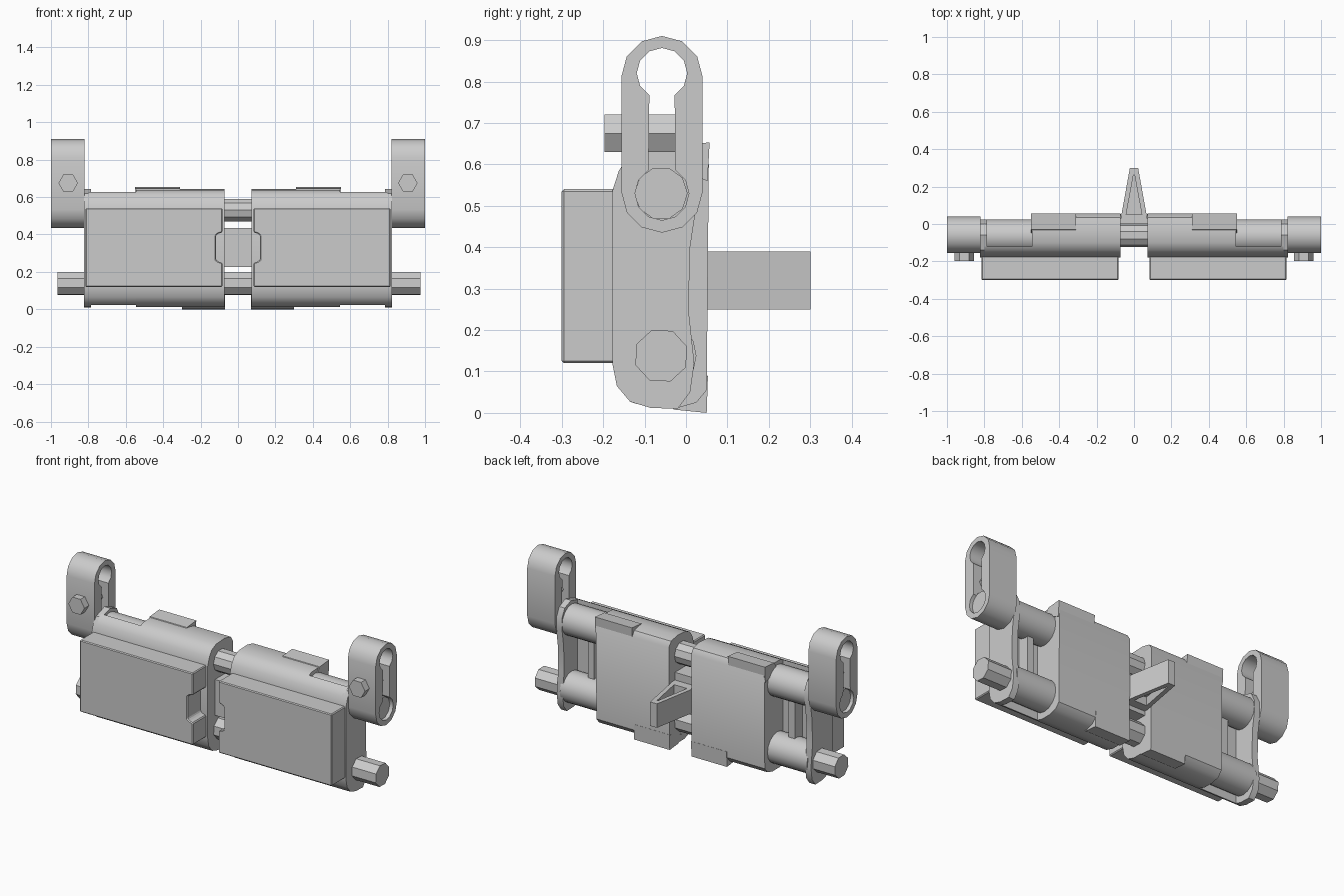
import bpy, bmesh, math

if "Cube" in bpy.data.objects:
    bpy.data.objects.remove(bpy.data.objects["Cube"])


def prism(name, loops, axis, lo, hi, mirror=True):
    """Extrude a 2D outline (first loop) with optional holes along an axis."""
    place = {'X': lambda a, b: (lo, a, b),
             'Y': lambda a, b: (a, lo, b),
             'Z': lambda a, b: (a, b, lo)}[axis]
    step = {'X': (hi - lo, 0, 0), 'Y': (0, hi - lo, 0), 'Z': (0, 0, hi - lo)}[axis]
    bm = bmesh.new()
    rings = [[bm.verts.new(place(a, b)) for a, b in loop] for loop in loops]
    if len(rings) == 1:
        bm.faces.new(rings[0])
    else:
        edges = [bm.edges.new((r[i - 1], r[i])) for r in rings for i in range(len(r))]
        bmesh.ops.triangle_fill(bm, use_beauty=True, edges=edges)
    ext = bmesh.ops.extrude_face_region(bm, geom=bm.faces[:], use_keep_orig=True)
    verts = [g for g in ext['geom'] if isinstance(g, bmesh.types.BMVert)]
    bmesh.ops.translate(bm, verts=verts, vec=step)
    bmesh.ops.recalc_face_normals(bm, faces=bm.faces[:])
    me = bpy.data.meshes.new(name)
    bm.to_mesh(me)
    bm.free()
    ob = bpy.data.objects.new(name, me)
    bpy.context.collection.objects.link(ob)
    if mirror:
        ob.modifiers.new("mirror", 'MIRROR').use_axis = (True, False, False)
    return ob


def arc(cy, cz, r, a0, a1, n):
    return [(cy + r * math.cos(math.radians(a0 + (a1 - a0) * i / n)),
             cz + r * math.sin(math.radians(a0 + (a1 - a0) * i / n))) for i in range(n + 1)]


def circle(cy, cz, r, n, turn=0):
    return arc(cy, cz, r, turn, turn + 360, n)[:-1]


def rect(a0, a1, b0, b1):
    return [(a0, b0), (a1, b0), (a1, b1), (a0, b1)]


def smooth(ob, angle=35):
    bpy.ops.object.select_all(action='DESELECT')
    ob.select_set(True)
    bpy.context.view_layer.objects.active = ob
    bpy.ops.object.shade_smooth_by_angle(angle=math.radians(angle))


PIN_Y, LOW_Z, HIGH_Z = -0.06, 0.138, 0.53

# Two faceted pins running the whole width
prism("lower_pin", [circle(PIN_Y, LOW_Z, 0.066, 8, 20)], 'X', -0.965, 0.977, False)
prism("upper_pin", [circle(PIN_Y, HIGH_Z, 0.064, 10)], 'X', -0.98, 0.98, False)

# Main shoe blocks: rounded front, flat back
front_low = [(-0.178, 0.12), (-0.167, 0.065), (-0.135, 0.027), (-0.085, 0.012)]
front_high = [(-0.10, 0.638), (-0.14, 0.618), (-0.162, 0.585), (-0.178, 0.535)]
block = prism("shoe_block", [front_low + [(-0.02, 0.012), (0.025, 0.025), (0.05, 0.055),
              (0.055, 0.60), (0.035, 0.63), (-0.02, 0.642)] + front_high], 'X', 0.072, 0.545)
smooth(block)

# Square corner tabs on the back of each block
prism("top_tab", [[(-0.06, 0.60), (0.052, 0.56), (0.057, 0.653), (-0.03, 0.645)]], 'X', 0.31, 0.55)
prism("bottom_tab", [[(-0.06, 0.05), (-0.03, 0.008), (0.05, 0.0), (0.053, 0.09)]], 'X', 0.07, 0.30)

# Front shell behind the outer part of each pad
shell = prism("outer_shell", [front_low[:3] + [(-0.12, 0.022), (-0.12, 0.628)] + front_high[1:]],
              'X', 0.54, 0.80)
smooth(shell)

# Pin tubes and the rib between them
for label, z in (("lower", LOW_Z), ("upper", HIGH_Z)):
    smooth(prism(label + "_tube", [circle(PIN_Y - 0.005, z, 0.09, 16)], 'X', 0.53, 0.80))
prism("tube_rib", [rect(-0.13, -0.05, 0.18, 0.49)], 'X', 0.63, 0.67)

# Waisted end plates
plate = prism("end_plate", [front_low + [(-0.02, 0.01), (0.01, 0.05), (0.02, 0.12), (0.006, 0.25),
              (0.01, 0.4), (0.025, 0.5), (0.025, 0.57), (0, 0.62), (-0.06, 0.642)] + front_high[1:]],
              'X', 0.785, 0.823)
smooth(plate)

# Pads with a notch on the inner edge
pad = prism("pad", [[(0.083, 0.12), (0.816, 0.12), (0.816, 0.54), (0.083, 0.54), (0.083, 0.412),
            (0.105, 0.405), (0.118, 0.395), (0.118, 0.265), (0.105, 0.255), (0.083, 0.248)]],
            'Y', -0.30, -0.165)
bev = pad.modifiers.new("edge", 'BEVEL')
bev.width, bev.segments, bev.limit_method = 0.005, 1, 'ANGLE'

# End connectors with a keyhole opening
cy = -0.058
outline = arc(cy, 0.812, 0.098, 0, 180, 6) + arc(cy, 0.533, 0.098, 180, 360, 6)
keyhole = arc(cy, 0.82, 0.061, -60, 240, 10) + arc(cy, HIGH_Z, 0.065, 120, 420, 10)
smooth(prism("end_connector", [outline, keyhole], 'X', 0.82, 1.0))

# Clamping bolts through the connectors
prism("clamp_bolt", [circle(0.908, 0.675, 0.052, 6)], 'Y', -0.197, -0.02)

# Centre guide: base between the pins, wedge horn with recessed faces
prism("guide_base", [rect(-0.085, 0.085, -0.11, 0.0)], 'Z', 0.225, 0.435, False)
horn = [(-0.078, -0.01), (0.078, -0.01), (0.022, 0.30), (-0.022, 0.30)]
hollow = [(-0.042, 0.05), (0.042, 0.05), (0.003, 0.262), (-0.003, 0.262)]
prism("guide_horn", [horn, hollow], 'Z', 0.25, 0.39, False)
prism("guide_web", [[(-0.05, 0.04), (0.05, 0.04), (0.01, 0.27), (-0.01, 0.27)]],
      'Z', 0.30, 0.34, False)
